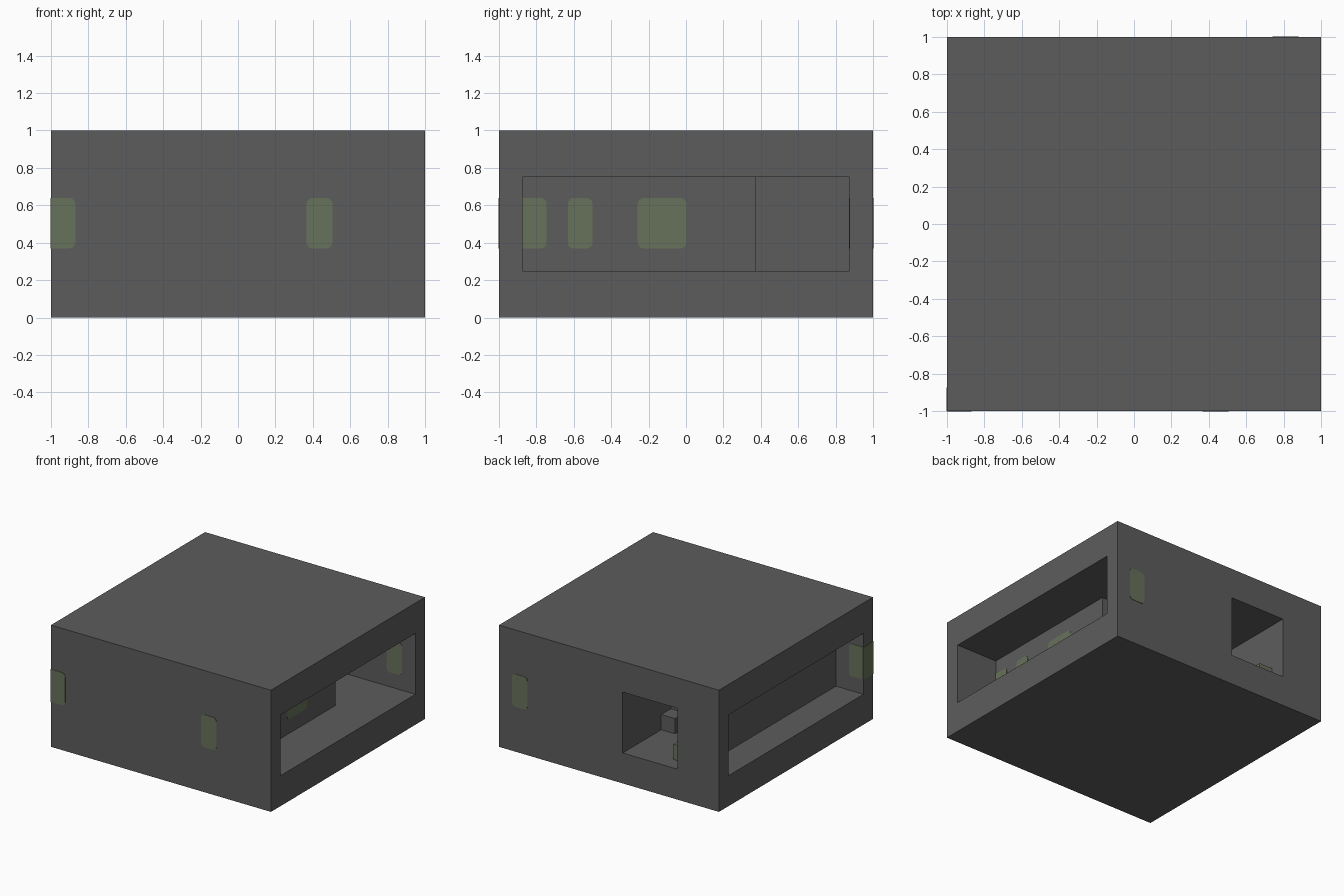
import bpy, bmesh, math
from mathutils import Vector

cube = bpy.data.objects.get("Cube")
if cube:
    bpy.data.objects.remove(cube, do_unlink=True)


def material(name, rgb):
    m = bpy.data.materials.new(name)
    m.use_nodes = True
    colour = (*rgb, 1)
    m.diffuse_color = colour
    m.node_tree.nodes["Principled BSDF"].inputs["Base Color"].default_value = colour
    return m


grey = material("dark grey", (0.108, 0.108, 0.108))
olive = material("faded olive", (0.137, 0.165, 0.104))


def extrude(name, points, direction, mat):
    """Solid made by pushing a flat outline along a direction."""
    bm = bmesh.new()
    face = bm.faces.new([bm.verts.new(p) for p in points])
    moved = bmesh.ops.extrude_face_region(bm, geom=[face])["geom"]
    verts = [g for g in moved if isinstance(g, bmesh.types.BMVert)]
    bmesh.ops.translate(bm, vec=direction, verts=verts)
    bmesh.ops.recalc_face_normals(bm, faces=bm.faces)
    mesh = bpy.data.meshes.new(name)
    bm.to_mesh(mesh)
    bm.free()
    mesh.materials.append(mat)
    ob = bpy.data.objects.new(name, mesh)
    bpy.context.collection.objects.link(ob)
    return ob


def block(name, outline, z0, z1, mat):
    return extrude(name, [(x, y, z0) for x, y in outline], (0, 0, z1 - z0), mat)


def rect(x0, x1, y0, y1):
    return [(x0, y0), (x1, y0), (x1, y1), (x0, y1)]


# Main box with three openings at mid height
body = block("main_box", rect(-1, 1, -1, 1), 0, 1, grey)
openings = {
    "right_opening": [(1.2, -.875), (1.2, .875), (0, .875), (0, .375),
                      (.625, .375), (.625, -.875)],
    "left_opening": rect(-1.2, -.75, -.875, .875),
    "back_opening": rect(-.625, -.125, .375, 1.2),
}
for name, outline in openings.items():
    cutter = block(name + "_cutter", outline, .25, .75, grey)
    cutter.hide_render = True
    mod = body.modifiers.new(name, "BOOLEAN")
    mod.operation = "DIFFERENCE"
    mod.solver = "EXACT"
    mod.object = cutter
    bpy.context.view_layer.objects.active = body
    bpy.ops.object.modifier_apply(modifier=name)
    bpy.data.objects.remove(cutter, do_unlink=True)

# Small blocks on the floor of the back opening
block("inner_block", rect(-.25, -.125, .375, .5), .25, .375, grey)
block("entry_block", rect(-.625, -.5, .75, .875), .25, .375, olive)


def mark(name, axis, depth, facing, u0, u1, round_low=True, round_high=True):
    """Thin upright plate on a wall; chosen ends have rounded corners."""
    z0, z1, r = .37, .638, .03
    low, high = (r if round_low else 0), (r if round_high else 0)
    outline = []
    for cu, cz, rad, start in ((u1 - high, z1 - high, high, 0), (u0 + low, z1 - low, low, 90),
                               (u0 + low, z0 + low, low, 180), (u1 - high, z0 + high, high, 270)):
        for step in range(5 if rad else 1):
            a = math.radians(start + step * 22.5)
            outline.append((cu + rad * math.cos(a), cz + rad * math.sin(a)))
    if axis == "x":
        points = [(depth, u, z) for u, z in outline]
        push = Vector((facing * .003, 0, 0))
    else:
        points = [(u, depth, z) for u, z in outline]
        push = Vector((0, facing * .003, 0))
    extrude(name, points, push, olive)


# Front and back wall marks
mark("front_mark", "y", -1, -1, .367, .505)
mark("back_mark", "y", 1, 1, .74, .88)
mark("back_inner_mark", "y", .875, -1, .74, .88)

# Mark wrapped around the front corner post
mark("corner_front_mark", "y", -1, -1, -1, -.87, round_low=False)
mark("corner_side_mark", "x", -1, -1, -1, -.875, False, False)
mark("corner_inner_mark", "y", -.875, 1, -1, -.87, round_low=False)

# Marks on the wall inside the wide right opening
mark("inner_wall_mark_front", "x", .625, 1, -.875, -.745, round_low=False)
mark("inner_wall_mark_middle", "x", .625, 1, -.632, -.5)
mark("inner_wall_mark_wide", "x", .625, 1, -.258, .002)
